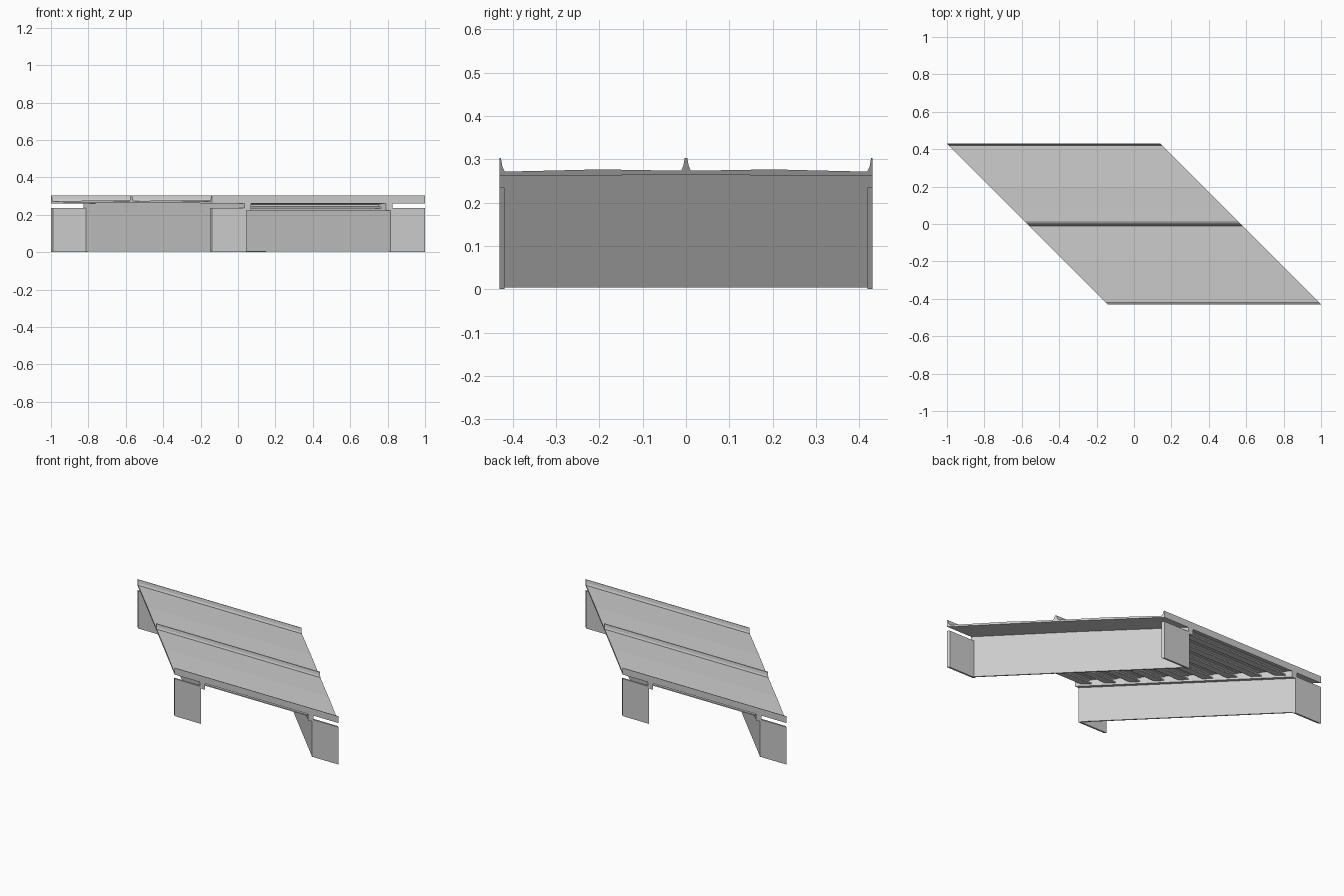
import bpy

if "Cube" in bpy.data.objects:
    bpy.data.objects.remove(bpy.data.objects["Cube"])

Y = 0.43      # half width of the bridge
U = 0.57      # half length measured along the skewed axis


def skew_prism(name, profile, u0, u1):
    """Extrude a (y, z) outline along x between skewed ends x = u - y."""
    n = len(profile)
    verts = [(u - y, y, z) for u in (u0, u1) for y, z in profile]
    faces = [tuple(range(n))[::-1], tuple(range(n, 2 * n))]
    faces += [(i, (i + 1) % n, n + (i + 1) % n, n + i) for i in range(n)]
    mesh = bpy.data.meshes.new(name)
    mesh.from_pydata(verts, [], faces)
    obj = bpy.data.objects.new(name, mesh)
    bpy.context.collection.objects.link(obj)
    bpy.context.view_layer.objects.active = obj
    obj.select_set(True)
    bpy.ops.object.mode_set(mode='EDIT')
    bpy.ops.mesh.select_all(action='SELECT')
    bpy.ops.mesh.normals_make_consistent(inside=False)
    bpy.ops.object.mode_set(mode='OBJECT')
    obj.select_set(False)
    return obj


def rect(y0, y1, z0, z1):
    return [(y0, z0), (y1, z0), (y1, z1), (y0, z1)]


# Deck: two lanes, each with a slight crown
for side, name in ((-1, "front_lane_deck"), (1, "back_lane_deck")):
    skew_prism(name, [(0, 0.264), (side * Y, 0.261), (side * Y, 0.271),
                      (side * 0.3, 0.274), (side * 0.2, 0.2765),
                      (side * 0.08, 0.2745), (0, 0.274)], -U, U)

# Edge and median barriers
for side, name in ((-1, "front_barrier"), (1, "back_barrier")):
    skew_prism(name, [(side * Y, 0.262), (side * Y, 0.303), (side * 0.427, 0.303),
                      (side * 0.424, 0.284), (side * 0.419, 0.273),
                      (side * 0.419, 0.262)], -U, U)
skew_prism("median_barrier", [(-0.01, 0.268), (0.01, 0.268), (0.01, 0.276),
                              (0.006, 0.285), (0.003, 0.303), (-0.003, 0.303),
                              (-0.006, 0.285), (-0.01, 0.276)], -U, U)

# Abutments: wall, end diaphragm and wing walls at both ends
for s, end in ((-1, "left"), (1, "right")):
    def span(a, b):
        return sorted((s * a, s * b))
    skew_prism(end + "_abutment_wall", rect(-Y + 0.005, Y - 0.005, 0.004, 0.235), *span(0.385, 0.395))
    skew_prism(end + "_end_diaphragm", rect(-Y, Y, 0.222, 0.265), *span(0.36, 0.395))
    for t, side in ((-1, "front"), (1, "back")):
        y0, y1 = sorted((t * (Y - 0.011), t * Y))
        skew_prism(f"{end}_{side}_wing_wall", rect(y0, y1, 0, 0.235), *span(0.385, U))

# I-shaped girders below the deck
for i in range(9):
    y = -0.385 + i * 0.77 / 8
    half = [(0.02, 0.234), (0.02, 0.241), (0.006, 0.245),
            (0.006, 0.256), (0.025, 0.259), (0.025, 0.266)]
    skew_prism(f"girder_{i + 1}", [(y + a, z) for a, z in half]
               + [(y - a, z) for a, z in reversed(half)], -0.37, 0.37)
